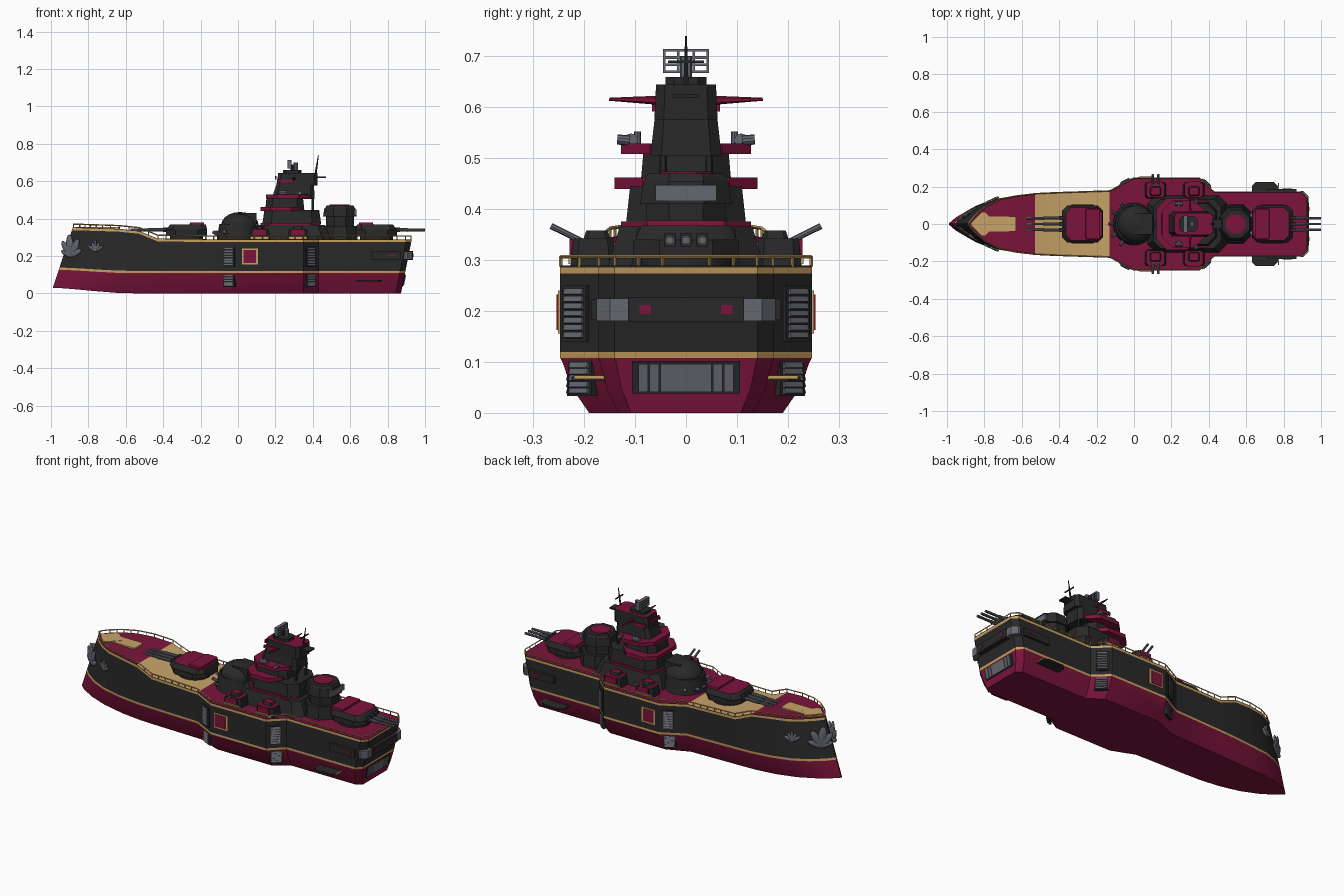
import bpy, bmesh
from math import radians, atan2, pi, sin, cos
from mathutils import Matrix, Vector

cube = bpy.data.objects.get("Cube")
if cube:
    bpy.data.objects.remove(cube)

COLOURS = {"crimson": (0.2, 0.007, 0.043), "black": (0.022, 0.022, 0.022), "gold": (0.58, 0.35, 0.115),
           "grey": (0.13, 0.135, 0.16), "wood": (0.58, 0.37, 0.14)}
NAMES = list(COLOURS)
MATS = []
for key, rgb in COLOURS.items():
    m = bpy.data.materials.new(key)
    m.use_nodes = True
    m.diffuse_color = (*rgb, 1)
    m.node_tree.nodes["Principled BSDF"].inputs["Base Color"].default_value = (*rgb, 1)
    MATS.append(m)

class Part:
    """Collects simple solids into one named object."""
    def __init__(self, name):
        self.name, self.bm = name, bmesh.new()

    def paint(self, verts, mat):
        for f in {f for v in verts for f in v.link_faces}:
            f.material_index = NAMES.index(mat)

    def box(self, centre, size, mat, at=Matrix()):
        mx = at @ Matrix.Translation(centre) @ Matrix.Diagonal((*size, 1))
        self.paint(bmesh.ops.create_cube(self.bm, size=1, matrix=mx)["verts"], mat)
        return self

    def rod(self, a, b, r, mat, sides=8, r2=None):
        a, b = Vector(a), Vector(b)
        mx = Matrix.Translation((a + b) / 2) @ (b - a).to_track_quat("Z", "Y").to_matrix().to_4x4()
        new = bmesh.ops.create_cone(self.bm, cap_ends=True, segments=sides, radius1=r,
                                    radius2=r if r2 is None else r2, depth=(b - a).length, matrix=mx)
        self.paint(new["verts"], mat)
        return self

    def ball(self, mat, mx):
        new = bmesh.ops.create_uvsphere(self.bm, u_segments=16, v_segments=10, radius=1, matrix=mx)
        self.paint(new["verts"], mat)

    def prism(self, x0, x1, hw, z0, z1, mat, top=None, cut=0.3, taper=1, y=0, lean=0):
        """Block with cut corners, tapering upward; top is the colour of its roof."""
        hx, cx, c = (x1 - x0) / 2, (x0 + x1) / 2, cut * min(hw, (x1 - x0) / 2)
        ring = [(hx - c, hw), (hx, hw - c), (hx, c - hw), (hx - c, -hw),
                (c - hx, -hw), (-hx, c - hw), (-hx, hw - c), (c - hx, hw)]
        lo = [self.bm.verts.new((cx + px, y + py, z0)) for px, py in ring]
        hi = [self.bm.verts.new((cx + lean + px * taper, y + py * taper, z1)) for px, py in ring]
        self.bm.faces.new(lo[::-1])
        roof = self.bm.faces.new(hi)
        for i in range(8):
            j = (i + 1) % 8
            self.bm.faces.new((lo[i], lo[j], hi[j], hi[i]))
        self.paint(lo + hi, mat)
        roof.material_index = NAMES.index(top or mat)
        return self

    def done(self, angle=35):
        bmesh.ops.recalc_face_normals(self.bm, faces=self.bm.faces)
        mesh = bpy.data.meshes.new(self.name)
        self.bm.to_mesh(mesh)
        self.bm.free()
        for m in MATS:
            mesh.materials.append(m)
        ob = bpy.data.objects.new(self.name, mesh)
        bpy.context.collection.objects.link(ob)
        bpy.context.view_layer.objects.active = ob
        bpy.ops.object.select_all(action="DESELECT")
        ob.select_set(True)
        bpy.ops.object.shade_smooth_by_angle(angle=radians(angle))

# Hull stations: position, half width, deck height, bow rake
STATIONS = [(-1, .004, .352, 1), (-.96, .047, .352, .95), (-.88, .095, .35, .75), (-.78, .13, .348, .45),
            (-.65, .15, .345, .1), (-.53, .163, .334, 0), (-.43, .168, .293, 0), (-.13, .178, .289, 0),
            (0, .247, .289, 0), (.35, .247, .289, 0), (.43, .172, .289, 0), (.9, .172, .289, 0),
            (.929, .14, .289, 0)]
BANDS = ["crimson", "crimson", "crimson", "gold", "black", "gold", "black"]

def section(s, w, d, f):
    low = .108 + .018 * f
    rows = [(.03 * f, .77), (.05 + .015 * f, .91), (low - .01, .98), (low, 1), (low + .012, 1),
            (d - .015, 1), (d - .003, 1), (d, 1)]
    tuck = .2 if s > .8 else 0
    return [(s + .33 * z * f - tuck * (d - z), w * k, z) for z, k in rows]

def on_side(x, z, side, k=1):
    """Frame on the hull side: X along, Y outward, Z up."""
    pts = [(s + .33 * z * f, w) for s, w, d, f in STATIONS]
    for (xa, wa), (xb, wb) in zip(pts, pts[1:]):
        if xa <= x <= xb:
            y, ang = wa + (wb - wa) * (x - xa) / (xb - xa), atan2(wb - wa, xb - xa)
    return Matrix.Diagonal((1, side, 1, 1)) @ Matrix.Translation((x, y * k, z)) @ Matrix.Rotation(ang, 4, "Z")

hull = Part("hull")
rings = [[[hull.bm.verts.new((x, s * y, z)) for x, y, z in section(*st)] for s in (-1, 1)] for st in STATIONS]

def skin(a, b, c, d, mat):
    hull.bm.faces.new((a, b, c, d)).material_index = NAMES.index(mat)

for i, (A, B) in enumerate(zip(rings, rings[1:])):
    for s in (0, 1):
        for k, band in enumerate(BANDS):
            skin(A[s][k], B[s][k], B[s][k + 1], A[s][k + 1], band)
    mid = (STATIONS[i][0] + STATIONS[i + 1][0]) / 2
    skin(A[0][-1], B[0][-1], B[1][-1], A[1][-1], "wood" if -.54 < mid < -.13 else "crimson")
    skin(A[0][0], B[0][0], B[1][0], A[1][0], "crimson")
for E in (rings[0], rings[-1]):
    for k, band in enumerate(BANDS):
        skin(E[0][k], E[1][k], E[1][k + 1], E[0][k + 1], band)
hull.done(25)
Part("foredeck_planking").prism(-.83, -.63, .04, .343, .354, "wood", cut=.2).prism(
    -.87, -.74, .062, .343, .356, "wood", cut=.9).done()

# Deck railing: posts and rail follow the deck edge on both sides and across the stern
rail = Part("deck_railing")
tops = [Vector(section(*st)[-1]) for st in STATIONS]
up = Vector((0, 0, .019))
for side in (1, -1):
    edge = tops + [Vector((tops[-1].x, 0, tops[-1].z))]
    for a, b in zip(edge, edge[1:]):
        n = max(1, round((b - a).length / .045))
        pts = [a.lerp(b, i / n) * .996 for i in range(n + 1)]
        pts = [Vector((p.x, p.y * side, p.z)) for p in pts]
        for p, q in zip(pts, pts[1:]):
            rail.rod(p, p + up, .003, "gold", 4).rod(p + up, q + up, .0035, "gold", 4)
rail.done()

for side, tag in ((1, "left"), (-1, "right")):
    # Louvred vents on the slanted shoulders
    vents = Part(tag + "_hull_vents")
    for x in (-.045, .385):
        for z, h, k in ((.195, .11, 1), (.068, .07, .95)):
            at = on_side(x, z, side, k)
            vents.box((0, 0, 0), (.068, .014, h), "black", at)
            n = round(h / .015)
            for i in range(n):
                slat = at @ Matrix.Translation((0, .008, (i + .5 - n / 2) * h * .9 / n))
                vents.box((0, 0, 0), (.052, .008, .011), "grey", slat @ Matrix.Rotation(.3, 4, "X"))
    vents.done()
    # Framed side door
    at = on_side(.065, .198, side)
    Part(tag + "_door").box((0, 0, 0), (.085, .008, .085), "gold", at).box(
        (-.002, .003, 0), (.066, .008, .07), "crimson", at).done()
    # Petal ornament at the bow, and the anchor behind it
    orn = Part(tag + "_bow_petals")
    at = on_side(-.895, .2, side)
    for a, size in ((-65, .036), (-35, .052), (-5, .062), (30, .056), (65, .042)):
        orn.ball("grey", at @ Matrix.Rotation(radians(a), 4, "Y") @ Matrix.Translation((0, .001, size * .85))
                 @ Matrix.Diagonal((size * .38, .009, size, 1)))
    orn.done()
    at = on_side(-.76, .25, side)
    anchor = Part(tag + "_anchor").box((0, .004, .005), (.014, .014, .06), "grey", at)
    for a in (-55, -25, 25, 55):
        anchor.ball("grey", at @ Matrix.Translation((0, .004, -.025)) @ Matrix.Rotation(radians(a), 4, "Y")
                    @ Matrix.Translation((0, 0, .025)) @ Matrix.Diagonal((.009, .008, .028, 1)))
    anchor.done()
    # Side belt and stabiliser fin
    Part(tag + "_side_belt").box((.79, side * .176, .203), (.16, .022, .042), "black").box(
        (.82, side * .186, .205), (.05, .006, .008), "crimson").done()
    Part(tag + "_stabiliser_fin").prism(.63, .77, .045, .063, .071, "black", y=side * .18, cut=.5).box(
        (.773, side * .18, .07), (.006, .08, .006), "gold").done()
    # Sponsons with crimson roofs and outer plates; the fore pair carry twin guns
    for name, x in (("fore", .115), ("aft", .32)):
        sp = Part(tag + "_" + name + "_sponson")
        sp.prism(x - .058, x + .058, .046, .283, .343, "black", "crimson", y=side * .182, taper=.85)
        sp.box((x, side * .225, .325), (.07, .008, .034), "crimson")
        sp.box((x, side * .228, .299), (.1, .006, .014), "gold")
        sp.prism(x - .03, x + .03, .026, .343, .358, "black", "crimson", y=side * .175, taper=.8)
        if name == "fore":
            for dx in (-.015, .015):
                sp.rod((x + dx, side * .19, .33), (x + dx, side * .265, .367), .006, "grey")
        sp.done()
    # Searchlights and signal horns around the tower
    lamp = Part(tag + "_tower_lamps")
    lamp.rod((.24, side * .095, .525), (.24, side * .095, .553), .007, "grey")
    lamp.rod((.22, side * .108, .536), (.26, side * .108, .536), .013, "grey", 10)
    lamp.rod((.33, side * .11, .535), (.33, side * .135, .537), .01, "grey", 10).done()

# Stern belt with grey corners, and the intake grille on the sloping transom
belt = Part("stern_belt").prism(.865, .932, .176, .18, .225, "grey", cut=.8)
belt.box((.914, 0, .203), (.042, .228, .047), "black")
for y in (-.08, .08):
    belt.box((.934, y, .203), (.006, .022, .018), "crimson")
belt.done()
at = Matrix.Translation((.884, 0, .07)) @ Matrix.Rotation(.2, 4, "Y")
grille = Part("stern_grille").box((0, 0, 0), (.01, .212, .064), "black", at)
grille.box((.004, 0, 0), (.01, .075, .056), "grey", at)
for i in (-4, -3, -2, 2, 3, 4):
    grille.box((.004, i * .0215 + (.002 if i < 0 else -.002), 0), (.01, .018, .056), "grey", at)
grille.done()

def turret(name, x, d, reach):
    """Triple gun turret pointing along d."""
    t = Part(name).rod((x, 0, .28), (x, 0, .315), .088, "black", 20)
    t.prism(x - .11, x + .11, .104, .31, .34, "black", cut=.5)
    t.prism(x - .11, x + .11, .1, .34, .368, "black", "crimson", cut=.3, taper=.87, lean=-d * .008)
    t.prism(x - d * .055 - .04, x - d * .055 + .04, .085, .35, .378, "crimson", cut=.15, taper=.94)
    for y in (-.032, 0, .032):
        t.box((x + d * .105, y, .34), (.04, .022, .026), "black")
        t.rod((x + d * .1, y, .34), (x + d * (reach - .09), y, .339), .0095, "grey", 10)
        t.rod((x + d * (reach - .1), y, .339), (x + d * reach, y, .339), .007, "grey", 10)
    t.done()

turret("fore_turret", -.275, -1, .3)
turret("aft_turret", .74, 1, .26)

# Domed citadel forward of the tower
dome = Part("forward_dome").rod((0, 0, .28), (0, 0, .37), .115, "black", 24, .1)
dome.ball("black", Matrix.Translation((.01, 0, .365)) @ Matrix.Diagonal((.1, .1, .07, 1)))
dome.box((.05, 0, .4), (.1, .11, .06), "black")
for i in range(-2, 3):
    a = pi + i * .5
    dome.rod((.1 * cos(a), .1 * sin(a), .31), (.135 * cos(a), .135 * sin(a), .33), .009, "grey")
dome.done()

# Bridge tower, stacked from the deck upward
tower = Part("bridge_tower").prism(.07, .5, .155, .283, .366, "black", taper=.84)
tower.prism(.12, .44, .128, .364, .376, "crimson", cut=.4).prism(.13, .445, .118, .37, .445, "black", cut=.4, taper=.93)
tower.prism(.12, .34, .14, .44, .462, "crimson", cut=.5).prism(.145, .355, .09, .44, .512, "black", cut=.4, taper=.93)
tower.prism(.15, .38, .128, .508, .529, "crimson", cut=.5)
tower.prism(.18, .41, .07, .505, .578, "black", cut=.3, taper=.88, lean=.01)
tower.prism(.205, .425, .062, .576, .645, "black", "crimson", cut=.3, taper=.95, lean=.005)
tower.prism(.24, .34, .04, .644, .66, "black", cut=.4).box((.203, 0, .618), (.008, .09, .018), "crimson")
for y in (-.045, .045):
    tower.rod((.4, y, .37), (.4, y, .52), .008, "black", 6).box((.25, y * 1.4, .6), (.08, .008, .016), "crimson")
    tower.rod((.3, y * 1.2, .614), (.3, y * 3.35, .616), .009, "crimson", 6, .003)
tower.done()

# Radar frame and mast
radar = Part("radar").rod((.29, 0, .655), (.29, 0, .69), .008, "black").rod((.31, 0, .655), (.31, 0, .7), .012, "grey")
for z in (.67, .684, .698, .712):
    radar.box((.275, 0, z), (.02, .09, .005), "grey")
for y in (-.043, -.015, .015, .043):
    radar.box((.275, y, .691), (.02, .005, .045), "grey")
radar.done()
Part("mast").rod((.415, 0, .64), (.43, 0, .74), .006, "black", 6, .002).box(
    (.44, 0, .622), (.06, .05, .008), "black").box((.424, 0, .69), (.006, .07, .005), "black").done()

# Aft funnel house with a windowed cap
funnel = Part("aft_funnel").prism(.45, .64, .105, .283, .36, "black", cut=.6, taper=.92)
funnel.prism(.47, .62, .078, .36, .41, "black", cut=.6).prism(.455, .635, .09, .41, .455, "black", cut=.6, taper=.93)
funnel.prism(.465, .625, .083, .455, .47, "black", cut=.6, taper=.9)
funnel.prism(.49, .595, .05, .468, .474, "crimson", cut=.6).box((.627, 0, .432), (.014, .12, .032), "grey").done()
